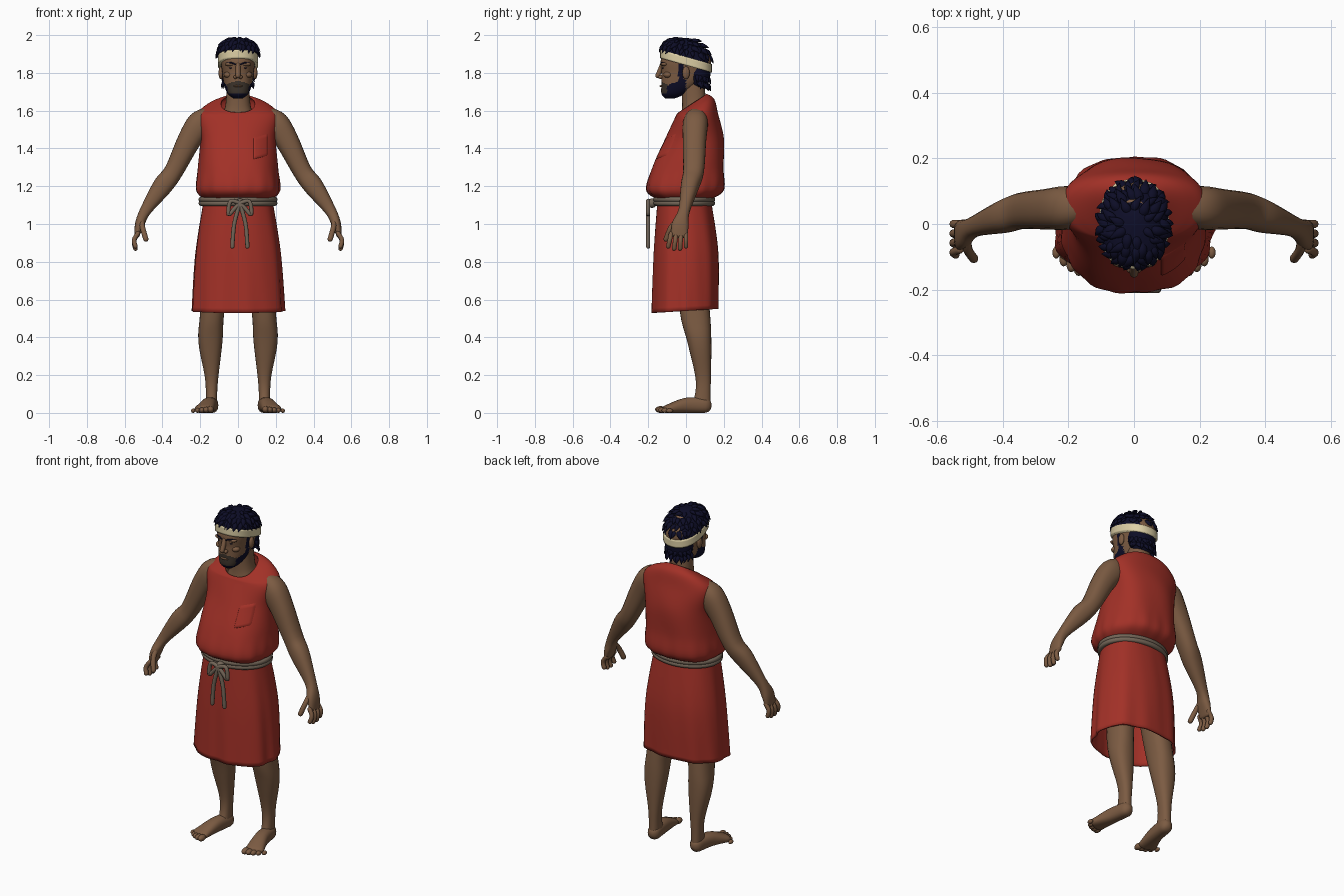
import bpy, bmesh, math, random
from mathutils import Vector, Matrix
from mathutils.bvhtree import BVHTree

cube = bpy.data.objects.get("Cube")
if cube:
    bpy.data.objects.remove(cube, do_unlink=True)
random.seed(4)
AXIS_X, AXIS_Y, AXIS_Z = Vector((1, 0, 0)), Vector((0, 1, 0)), Vector((0, 0, 1))
sin, cos = math.sin, math.cos
bm = bmesh.new()  # the part being built

def material(name, *rgb):
    mat = bpy.data.materials.new(name)
    mat.use_nodes = True
    mat.diffuse_color = (*rgb, 1)
    shader = next(node for node in mat.node_tree.nodes if node.type == 'BSDF_PRINCIPLED')
    shader.inputs["Base Color"].default_value = (*rgb, 1)
    return mat

SKIN = material("brown skin", .2, .105, .055)
RED = material("red cloth", .36, .03, .02)
HAIR = material("blue black hair", .004, .004, .02)
BEARD = material("grey brown beard", .045, .033, .024)
BAND = material("cream cloth", .73, .63, .38)
ROPE = material("grey rope", .17, .13, .095)

def smooth_path(sections, steps):
    """Smooth curve through all the numbers of the sections."""
    path = []
    padded = [sections[0], *sections, sections[-1]]
    for before, start, end, after in zip(padded, padded[1:], padded[2:], padded[3:]):
        for step in range(steps):
            t = step / steps
            ease = t * t * (3 - 2 * t)
            path.append([p + ease * (q - p) + t * (1 - t) * ((1 - t) * (q - o) - t * (r - p)) / 2
                         for o, p, q, r in zip(before, start, end, after)])
    return path + [list(sections[-1])]

def round_end(path):
    """Close the end of a path with a dome."""
    end = path[-1]
    centre, radius = Vector(end[:3]), min(end[3:5])
    ahead = (centre - Vector(path[-2][:3])).normalized()
    for angle in (.5, 1, 1.4):
        spot = centre + ahead * radius * sin(angle)
        path.append([*spot, end[3] * cos(angle), end[4] * cos(angle), end[5]])

def loft(sections, ref=None, sides=24, steps=4, fold=None, closed=True):
    """Sections: x, y, z, half width, half depth, slope. With ref, rings stand across the path."""
    path = smooth_path([(*section, 0)[:6] for section in sections], steps)
    if ref:
        for end in range(2):
            round_end(path)
            path.reverse()
    rings = []
    for i, (x, y, z, width, depth, slope) in enumerate(path):
        u, v = AXIS_X, AXIS_Y + AXIS_Z * slope
        if ref:
            behind, ahead = path[max(i - 1, 0)], path[min(i + 1, len(path) - 1)]
            along = (Vector(ahead[:3]) - Vector(behind[:3])).normalized()
            u = ref.cross(along).normalized()
            v = along.cross(u)
        ring = []
        for k in range(sides):
            angle = math.tau * k / sides
            c, s = cos(angle), sin(angle)
            size = 1 + .06 * (2 * c * s) ** 2 + (fold(angle, z) if fold else 0)
            spot = Vector((x, y, z)) + (u * width * c + v * depth * s) * size
            ring.append(bm.verts.new((spot.x, spot.y, max(spot.z, 0))))
        rings.append(ring)
    for low, high in zip(rings, rings[1:]):
        for k in range(sides):
            bm.faces.new((low[k - 1], low[k], high[k], high[k - 1]))
    if closed:
        bm.faces.new(rings[0][::-1])
        bm.faces.new(rings[-1])

def body(sections, **options):
    """Upright centred loft. Sections: height, front, back, half width, slope."""
    loft([(0, (front + back) / 2, z, width, (back - front) / 2, *slope)
          for z, front, back, width, *slope in sections], **options)

def tube(points, radius, ref=AXIS_Y):
    loft([(*point, radius, radius) for point in points], ref, sides=10)

def ball(place, size):
    matrix = Matrix.Translation(place) @ Matrix.Diagonal((*size, 1))
    bmesh.ops.create_uvsphere(bm, u_segments=16, v_segments=10, radius=1, matrix=matrix)

def finish(name, *mats, mirror=False, shell=0, rule=None):
    """Turn the mesh being built into an object and start afresh."""
    if not shell:
        bmesh.ops.recalc_face_normals(bm, faces=bm.faces[:])
    for face in bm.faces:
        face.smooth = True
        face.material_index = rule(face.calc_center_median()) if rule else 0
    mesh = bpy.data.meshes.new(name)
    bm.to_mesh(mesh)
    bm.clear()
    part = bpy.data.objects.new(name, mesh)
    bpy.context.collection.objects.link(part)
    for mat in mats:
        mesh.materials.append(mat)
    if mirror:
        part.modifiers.new("mirror", 'MIRROR').use_mirror_merge = False
    if shell:
        part.modifiers.new("thickness", 'SOLIDIFY').thickness = shell

def top_fold(angle, z):
    gather = max(0, 1 - abs(z - 1.18) * 8)
    drape = max(0, min(1, (1.6 - z) * 8))
    return .012 * (gather * sin(17 * angle) + drape * sin(6 * angle + 11 * z))

def skirt_fold(angle, z):
    return (1.2 - z) * (.03 * sin(9 * angle + 1) + .015 * sin(14 * angle + 4 * z))

# Tunic top, bloused over the belt, with a sloping round collar
body([(1.13, -.15, .13, .18), (1.18, -.21, .2, .22), (1.3, -.18, .2, .21), (1.45, -.11, .2, .2),
      (1.57, -.06, .17, .22, .1), (1.62, -.05, .15, .17, .4), (1.64, -.04, .11, .09, .65)],
     sides=72, steps=6, fold=top_fold, closed=False)
chest = BVHTree.FromBMesh(bm)
finish("tunic_top", RED, shell=.01)
# Chest pocket draped on the tunic
bmesh.ops.create_grid(bm, x_segments=12, y_segments=12, size=1)
for vert in bm.verts:
    across, up, _ = vert.co
    rim = max(abs(across), abs(up)) > .95
    spot = Vector((.12 + across * .04, -1, 1.41 + up * .06 + across * .01))
    vert.co = chest.ray_cast(spot, AXIS_Y)[0] + AXIS_Y * (.003 if rim else -.007)
finish("chest_pocket", RED)
# Skirt, open underneath
body([(.54, -.18, .17, .245, .06), (.85, -.17, .17, .225), (1.14, -.15, .13, .18)],
     sides=72, steps=8, fold=skirt_fold, closed=False)
finish("tunic_skirt", RED, shell=.01)
# Rope belt of two turns, with knot, loops and hanging ends
for height in (1.11, 1.13):
    turn = [math.tau * k / 32 for k in range(33)]
    tube([(.195 * cos(a), .15 * sin(a) - .01, height) for a in turn], .014, AXIS_Z)
ball((.01, -.18, 1.11), (.025, .025, .025))
for side in (-1, 1):
    hanging = [(0, 1.11), (.03, 1), (.04, .88)]
    loop = [(0, 1.11), (.05, 1.12), (.06, 1.05), (.03, 1.08), (0, 1.11)]
    for cord in (hanging, loop):
        tube([(.01 + side * x, -.2, z) for x, z in cord], .011)
finish("rope_belt", ROPE)
# Legs
loft([(.09, 0, 1, .08, .08), (.135, .045, .55, .064, .08), (.146, .07, .38, .064, .064),
      (.14, .09, .2, .037, .042), (.14, .09, .11, .03, .04), (.14, .08, .04, .03, .05)])
finish("legs", SKIN, mirror=True)
# Feet with toes
loft([(.14, .1, .04, .036, .04), (.155, 0, .04, .04, .04), (.18, -.1, .02, .052, .022)], AXIS_Z)
for toe in range(5):
    size = .018 - .0016 * toe
    ball((.145 + .023 * toe, -.135 + .003 * toe * toe, size), (size, size * 1.6, size))
finish("feet", SKIN, mirror=True)
# Arms down to the palm, fingers and thumbs
loft([(.15, .06, 1.57, .05, .05), (.2, .05, 1.53, .07, .066), (.26, .045, 1.44, .062, .062),
      (.34, .04, 1.28, .05, .055), (.4, .02, 1.2, .052, .048), (.49, -.01, 1.07, .03, .03),
      (.52, -.03, 1, .025, .044), (.535, -.035, .94, .014, .044)], AXIS_Y)
for finger in range(4):
    y = -.026 * finger
    length = .08 if finger % 3 else .068
    tube([(.53, y, .95), (.55, y * 1.1, .95 - length / 2), (.543, y * 1.2, .95 - length)], .012)
tube([(.51, -.045, 1.02), (.505, -.08, .98), (.488, -.105, .92)], .014, AXIS_X)
finish("arms_and_hands", SKIN, mirror=True)
# Neck
body([(1.55, -.03, .13, .1), (1.63, -.02, .11, .066), (1.8, -.03, .09, .06)])
finish("neck", SKIN)

# Head and nose, with the beard coloured along the jaw
def beard_rule(spot):
    jaw = spot.y < 0 and spot.z < 1.735 + .3 * max(0, spot.y + .1)
    moustache = spot.y < -.09 and spot.z < 1.76 - abs(spot.x) / 3
    sideburn = -.04 < spot.y < -.01 and spot.z < 1.85
    if spot.y < -.1 and spot.z > 1.69 and (jaw or moustache):
        return 1
    return 2 if jaw or sideburn else 0

body([(1.665, -.11, -.06, .025), (1.69, -.13, 0, .055), (1.74, -.13, .07, .074),
      (1.8, -.13, .12, .083), (1.88, -.13, .13, .088), (1.96, -.07, .07, .05)], sides=64, steps=10)
tube([(0, -.125, 1.845), (0, -.135, 1.82), (0, -.15, 1.785)], .013)
finish("head", SKIN, BEARD, HAIR, rule=beard_rule)
# Nostrils, ears, brow ridges, cheeks and lips
ball((.014, -.134, 1.778), (.01, .014, .01))
ball((.09, 0, 1.8), (.013, .02, .034))
ball((.036, -.113, 1.846), (.034, .02, .011))
ball((.05, -.095, 1.79), (.026, .024, .018))
ball((.008, -.13, 1.73), (.016, .01, .005))
finish("face_features", SKIN, mirror=True)
# Eyebrows and eyes
tube([(.014, -.132, 1.845), (.035, -.13, 1.853), (.06, -.115, 1.85)], .004, AXIS_Z)
ball((.034, -.12, 1.826), (.014, .007, .005))
finish("brows_and_eyes", HAIR, mirror=True)
# Headband, higher at the front
body([(height, -.137, .137, .107, -.28) for height in (1.84, 1.885)])
finish("headband", BAND)

# Hair: crown dome, nape and layered locks
def lock(centre, radii, turn, rise, size):
    out = Vector((cos(turn) * cos(rise), sin(turn) * cos(rise), sin(rise)))
    root = Vector(centre) + Matrix.Diagonal(radii) @ out
    root.z -= root.y * cos(rise) / 4
    down = (out * out.z - AXIS_Z).normalized()
    flow = (down + out.cross(down) * random.uniform(-.7, .7)).normalized()
    shape = [(-.01, -.5, .4), (.005, .3, .6), (.012, 1.7, .05)]
    loft([(*(root + out * lift + flow * size * along), size * wide, size * wide * .7)
          for lift, along, wide in shape], out, sides=8)

dome = [(sin(a), cos(a)) for a in (0, .4, .8, 1.2, 1.5)]
body([(1.88 + .105 * up, -.13 * out, .13 * out, .105 * out, -.27 * out) for up, out in dome])
ball((0, .065, 1.8), (.085, .065, .1))
for row, count in enumerate((24, 22, 16, 9)):
    for k in range(count):
        turn = math.tau * (k + random.random() / 2) / count
        lock((0, 0, 1.89), (.104, .128, .092), turn, .26 + .3 * row, random.uniform(.018, .026))
for k in range(22):
    lock((0, .06, 1.8 - .035 * (k % 2)), (.075, .058, .05), math.pi * k / 21, 0, .02)
finish("hair", HAIR)
